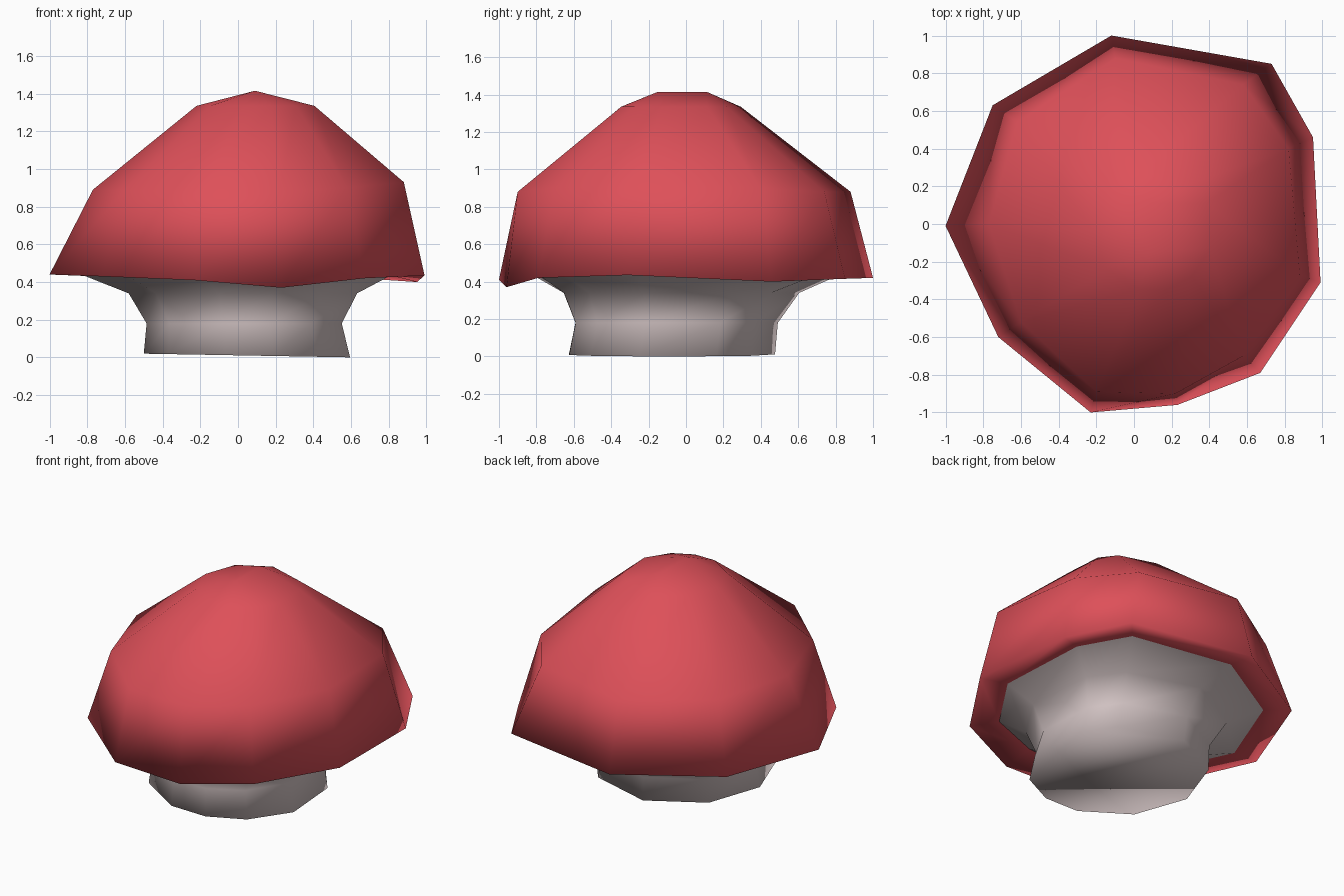
import bpy, bmesh, math

if "Cube" in bpy.data.objects:
    bpy.data.objects.remove(bpy.data.objects["Cube"])


def material(name, rgb):
    m = bpy.data.materials.new(name)
    m.diffuse_color = (*rgb, 1)
    m.use_nodes = True
    m.node_tree.nodes["Principled BSDF"].inputs["Base Color"].default_value = m.diffuse_color
    return m


def loft(name, rings, mat, cap_start=False, cap_end=False):
    """Skin a list of rings (equal point counts), rings listed from bottom to top."""
    bm = bmesh.new()
    loops = [[bm.verts.new(p) for p in ring] for ring in rings]
    n = len(loops[0])
    for a, b in zip(loops, loops[1:]):
        for i in range(n):
            j = (i + 1) % n
            bm.faces.new((a[i], a[j], b[j], b[i]))
    if cap_start:
        bm.faces.new(loops[0][::-1])
    if cap_end:
        bm.faces.new(loops[-1])
    bmesh.ops.remove_doubles(bm, verts=bm.verts, dist=0.001)
    bmesh.ops.recalc_face_normals(bm, faces=bm.faces)
    for f in bm.faces:
        f.smooth = True
    mesh = bpy.data.meshes.new(name)
    bm.to_mesh(mesh)
    bm.free()
    mesh.materials.append(mat)
    ob = bpy.data.objects.new(name, mesh)
    bpy.context.collection.objects.link(ob)
    return ob


red = material("cap red", (0.73, 0.08, 0.10))
grey = material("stem pale grey", (0.66, 0.56, 0.56))

# Hand-shaped irregular rim and shoulder of the cap, counter-clockwise
rim = [(0.95, 0.46, 0.40), (0.73, 0.85, 0.415), (-0.12, 1.0, 0.42), (-0.75, 0.63, 0.43),
       (-1.0, -0.01, 0.44), (-0.72, -0.60, 0.43), (-0.23, -1.0, 0.41), (0.23, -0.96, 0.37),
       (0.67, -0.79, 0.42), (0.99, -0.31, 0.435)]
shoulder = [(0.82, 0.40, 0.90), (0.58, 0.74, 0.88), (-0.10, 0.88, 0.88), (-0.62, 0.54, 0.89),
            (-0.77, 0.0, 0.89), (-0.60, -0.52, 0.89), (-0.20, -0.89, 0.88), (0.22, -0.90, 0.88),
            (0.58, -0.70, 0.90), (0.88, -0.27, 0.93)]
angles = [math.atan2(y, x) for x, y, z in rim]


def ring(cx, cy, rx, ry, z, tilt=0.0):
    return [(cx + rx * math.cos(a), cy + ry * math.sin(a), z + tilt * math.cos(a))
            for a in angles]


# Cap: underside lip, rim, shoulder, crown and a short two-point ridge at the top
lip = [(x * 0.82, y * 0.82, 0.435) for x, y, z in rim]
crown = ring(0.10, -0.03, 0.32, 0.325, 1.335)
ridge = [(0.09, 0.11 if y > -0.02 else -0.15, 1.415) for x, y, z in crown]
loft("mushroom_cap", [lip, rim, shoulder, crown, ridge], red)

# Stem: closed base, narrow waist, flaring out to the cap's underside
stem = [ring(0.06, -0.08, 0.56, 0.56, 0.01, -0.01),
        ring(0.045, -0.055, 0.53, 0.55, 0.18),
        ring(0.04, -0.03, 0.62, 0.64, 0.34),
        lip]
loft("mushroom_stem", stem, grey, cap_start=True)
